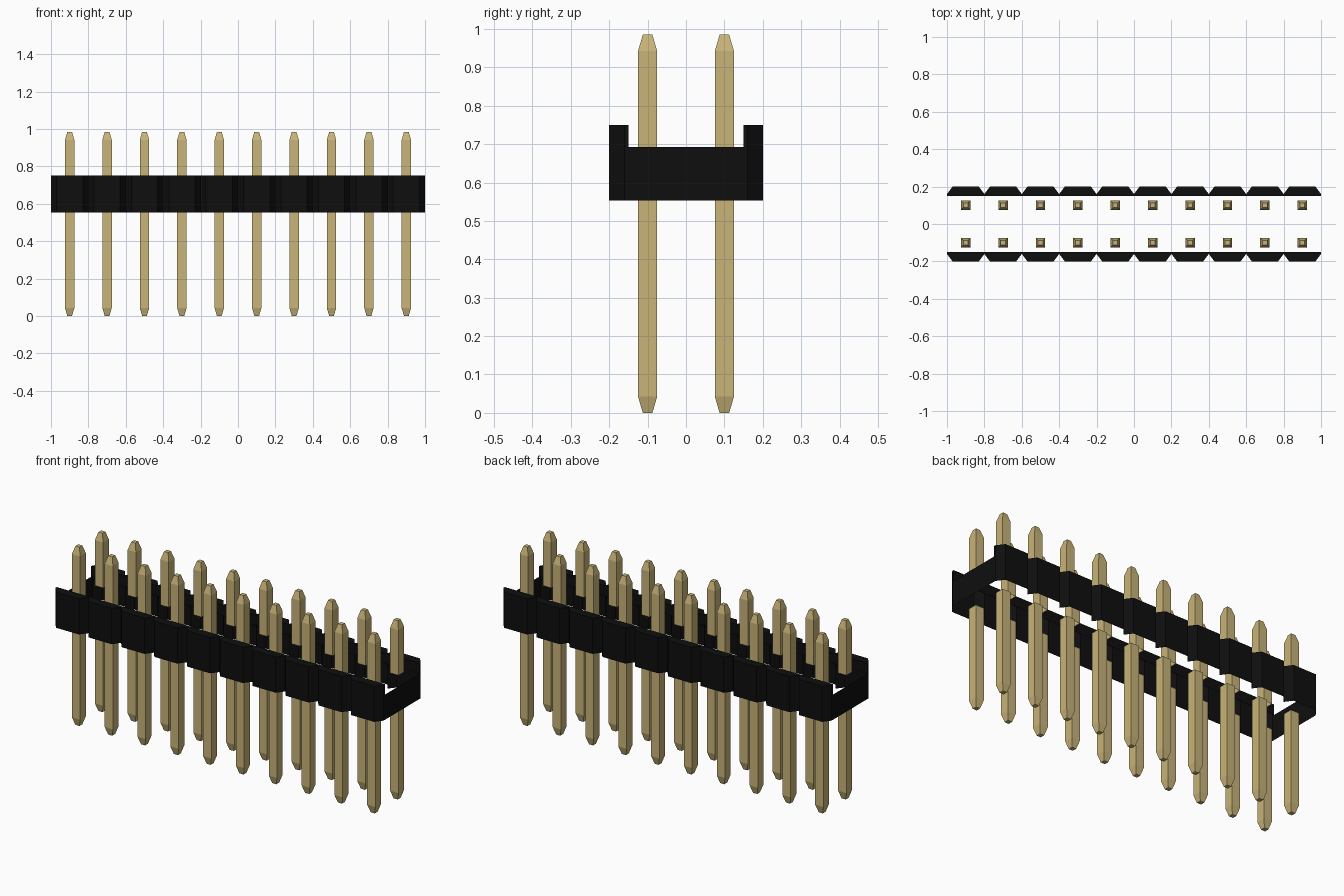
import bpy
import bmesh

cube = bpy.data.objects.get("Cube")
if cube:
    bpy.data.objects.remove(cube, do_unlink=True)

UNITS = 10
PITCH = 0.2
Z_BOTTOM, Z_FLOOR, Z_RIM, Z_TIP = 0.553, 0.692, 0.75, 0.985
Y_OUT, Y_NOTCH, Y_IN = 0.20, 0.16, 0.15
CHAMFER = 0.03


def material(name, color, roughness):
    m = bpy.data.materials.new(name)
    m.use_nodes = True
    m.diffuse_color = color
    bsdf = next(n for n in m.node_tree.nodes if n.type == 'BSDF_PRINCIPLED')
    bsdf.inputs["Base Color"].default_value = color
    bsdf.inputs["Roughness"].default_value = roughness
    return m


black = material("black plastic", (0.0045, 0.0045, 0.0045, 1), 0.6)
brass = material("pale gold", (0.58, 0.455, 0.19, 1), 0.5)


def finish(bm, name, mat):
    mesh = bpy.data.meshes.new(name)
    bm.to_mesh(mesh)
    bm.free()
    mesh.materials.append(mat)
    obj = bpy.data.objects.new(name, mesh)
    bpy.context.collection.objects.link(obj)
    return obj


def face(bm, points):
    bm.faces.new([bm.verts.new(p) for p in points])


# Housing: open shell with notched long walls, raised rims and U-shaped ends
bm = bmesh.new()
for side in (-1, 1):
    for i in range(UNITS):
        # each unit runs counter-clockwise around the housing
        start = side * (1 - i * PITCH)
        end = start - side * PITCH
        a, b = start, end
        c = side * CHAMFER
        outline = [(a, side * Y_NOTCH), (a - c, side * Y_OUT),
                   (b + c, side * Y_OUT), (b, side * Y_NOTCH)]
        # chamfered outer wall
        for p, q in zip(outline, outline[1:]):
            face(bm, [(*p, Z_BOTTOM), (*q, Z_BOTTOM), (*q, Z_RIM), (*p, Z_RIM)])
        # rim top
        inner = [(b, side * Y_IN), (a, side * Y_IN)]
        face(bm, [(*p, Z_RIM) for p in outline + inner])
        # rim inner wall
        p, q = inner
        face(bm, [(*p, Z_FLOOR), (*q, Z_FLOOR), (*q, Z_RIM), (*p, Z_RIM)])
    # end wall
    half = [(Y_NOTCH, Z_BOTTOM), (Y_NOTCH, Z_RIM), (Y_IN, Z_RIM), (Y_IN, Z_FLOOR)]
    profile = half + [(-y, z) for y, z in reversed(half)]
    face(bm, [(side, side * y, z) for y, z in profile])
bmesh.ops.remove_doubles(bm, verts=bm.verts, dist=0.0001)
finish(bm, "housing", black)


# Pins: square posts with tapered tips, split where they meet the housing
def post(bm, x, y, rings, cap):
    loops = []
    for z, r in rings:
        loops.append([bm.verts.new((x + sx * r, y + sy * r, z))
                      for sx, sy in ((-1, -1), (1, -1), (1, 1), (-1, 1))])
    for low, high in zip(loops, loops[1:]):
        for k in range(4):
            n = (k + 1) % 4
            bm.faces.new([low[k], low[n], high[n], high[k]])
    bm.faces.new(loops[-1] if cap == "top" else loops[0][::-1])


HALF, TIP = 0.025, 0.0125
upper = [(Z_FLOOR, HALF), (0.942, HALF), (Z_TIP, TIP)]
lower = [(0.0, TIP), (0.043, HALF), (Z_BOTTOM, HALF)]
for row, y in (("front", -0.1), ("back", 0.1)):
    for part, rings, cap in (("upper", upper, "top"), ("lower", lower, "bottom")):
        bm = bmesh.new()
        for i in range(UNITS):
            post(bm, -0.9 + i * PITCH, y, rings, cap)
        finish(bm, f"{row}_{part}_pins", brass)
